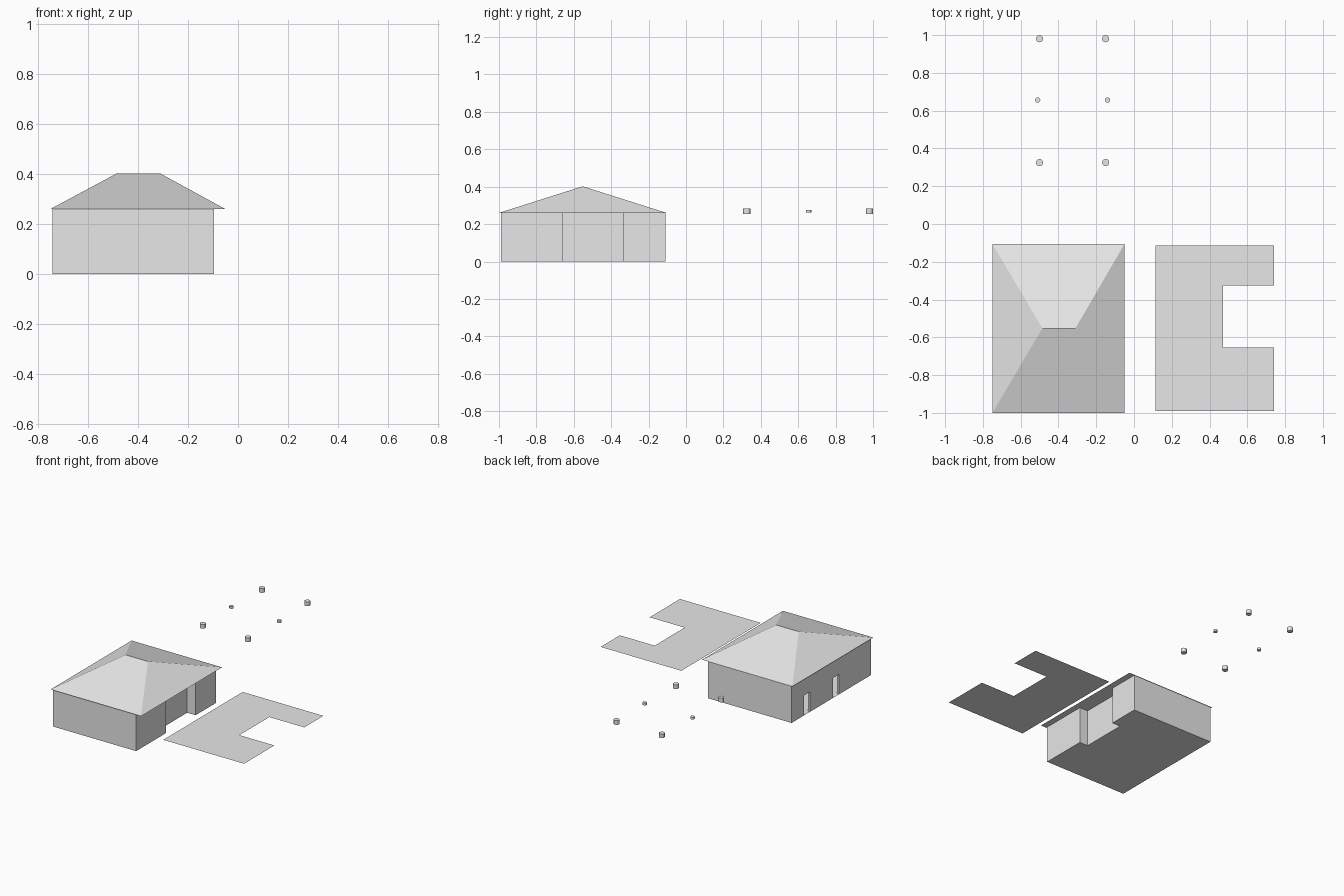
import bpy
import bmesh

default_cube = bpy.data.objects.get("Cube")
if default_cube:
    bpy.data.objects.remove(default_cube)

# Single plain colour
grey = bpy.data.materials.new("light_grey")
grey.use_nodes = True
grey.diffuse_color = (0.8, 0.8, 0.8, 1)
grey.node_tree.nodes["Principled BSDF"].inputs["Base Color"].default_value = (0.8, 0.8, 0.8, 1)


def finish(name, bm):
    mesh = bpy.data.meshes.new(name)
    bm.to_mesh(mesh)
    bm.free()
    mesh.materials.append(grey)
    obj = bpy.data.objects.new(name, mesh)
    bpy.context.collection.objects.link(obj)
    return obj


def flat(name, outline, z):
    bm = bmesh.new()
    bm.faces.new([bm.verts.new((x, y, z)) for x, y in outline])
    return finish(name, bm)


def box(name, low, high):
    bm = bmesh.new()
    bmesh.ops.create_cube(bm, size=1)
    for v in bm.verts:
        v.co = [high[i] if v.co[i] > 0 else low[i] for i in range(3)]
    return finish(name, bm)


def notched(left, right, back, front, notch_x, notch_front, notch_back):
    """Rectangle outline with a notch in its +x side, counterclockwise."""
    return [(left, front), (right, front), (right, notch_front), (notch_x, notch_front),
            (notch_x, notch_back), (right, notch_back), (right, back), (left, back)]


WALL_TOP = 0.26
house = notched(-0.74, -0.095, -0.11, -0.99, -0.16, -0.66, -0.333)

# Outer walls, hollow with a thin thickness
bm = bmesh.new()
low = [bm.verts.new((x, y, 0)) for x, y in house]
top = [bm.verts.new((x, y, WALL_TOP)) for x, y in house]
for i in range(len(house)):
    j = (i + 1) % len(house)
    bm.faces.new((low[i], low[j], top[j], top[i]))
walls = finish("outer_walls", bm)
solid = walls.modifiers.new("thickness", "SOLIDIFY")
solid.thickness = 0.015
solid.offset = -1
solid.use_even_offset = True

# Two open doorways in the right-hand wall
for i, y in enumerate((-0.28, -0.60)):
    cutter = box(f"doorway_cutter_{i + 1}", (-0.78, y - 0.035, -0.01), (-0.70, y + 0.035, 0.14))
    cutter.hide_render = True
    cutter.hide_set(True)
    cut = walls.modifiers.new("doorway", "BOOLEAN")
    cut.operation = "DIFFERENCE"
    cut.solver = "EXACT"
    cut.object = cutter

# Bake the modifiers so the cutters can go
evaluated = walls.evaluated_get(bpy.context.evaluated_depsgraph_get())
baked = bpy.data.meshes.new_from_object(evaluated)
walls.modifiers.clear()
walls.data = baked
for obj in [o for o in bpy.data.objects if o.name.startswith("doorway_cutter")]:
    bpy.data.objects.remove(obj)

# Floor and inner spine wall
flat("floor", house, 0)
box("inner_wall", (-0.40, -0.97, 0), (-0.385, -0.13, WALL_TOP - 0.005))

# Hip roof with a short ridge
bm = bmesh.new()
eaves = [bm.verts.new((x, y, WALL_TOP)) for x, y in
         ((-0.75, -1.0), (-0.05, -1.0), (-0.05, -0.105), (-0.75, -0.105))]
ridge = [bm.verts.new((x, -0.552, 0.402)) for x in (-0.485, -0.31)]
bm.faces.new(eaves[::-1])
bm.faces.new((eaves[0], eaves[1], ridge[1], ridge[0]))
bm.faces.new((eaves[1], eaves[2], ridge[1]))
bm.faces.new((eaves[2], eaves[3], ridge[0], ridge[1]))
bm.faces.new((eaves[3], eaves[0], ridge[0]))
finish("hip_roof", bm)

# Loose ceiling panel beside the house
flat("ceiling_panel", notched(0.115, 0.74, -0.113, -0.99, 0.47, -0.655, -0.325), 0.135)

# Small floating lamps: two large pairs around a smaller pair
for row, y, half_gap, radius, height in (("back", 0.981, 0.175, 0.019, 0.029),
                                         ("middle", 0.656, 0.185, 0.014, 0.015),
                                         ("front", 0.325, 0.175, 0.019, 0.029)):
    for side, sign in (("left", 1), ("right", -1)):
        bm = bmesh.new()
        bmesh.ops.create_cone(bm, cap_ends=True, segments=20, radius1=radius,
                              radius2=radius, depth=height)
        bmesh.ops.translate(bm, verts=bm.verts, vec=(-0.325 + sign * half_gap, y, 0.269))
        finish(f"{row}_{side}_lamp", bm)
